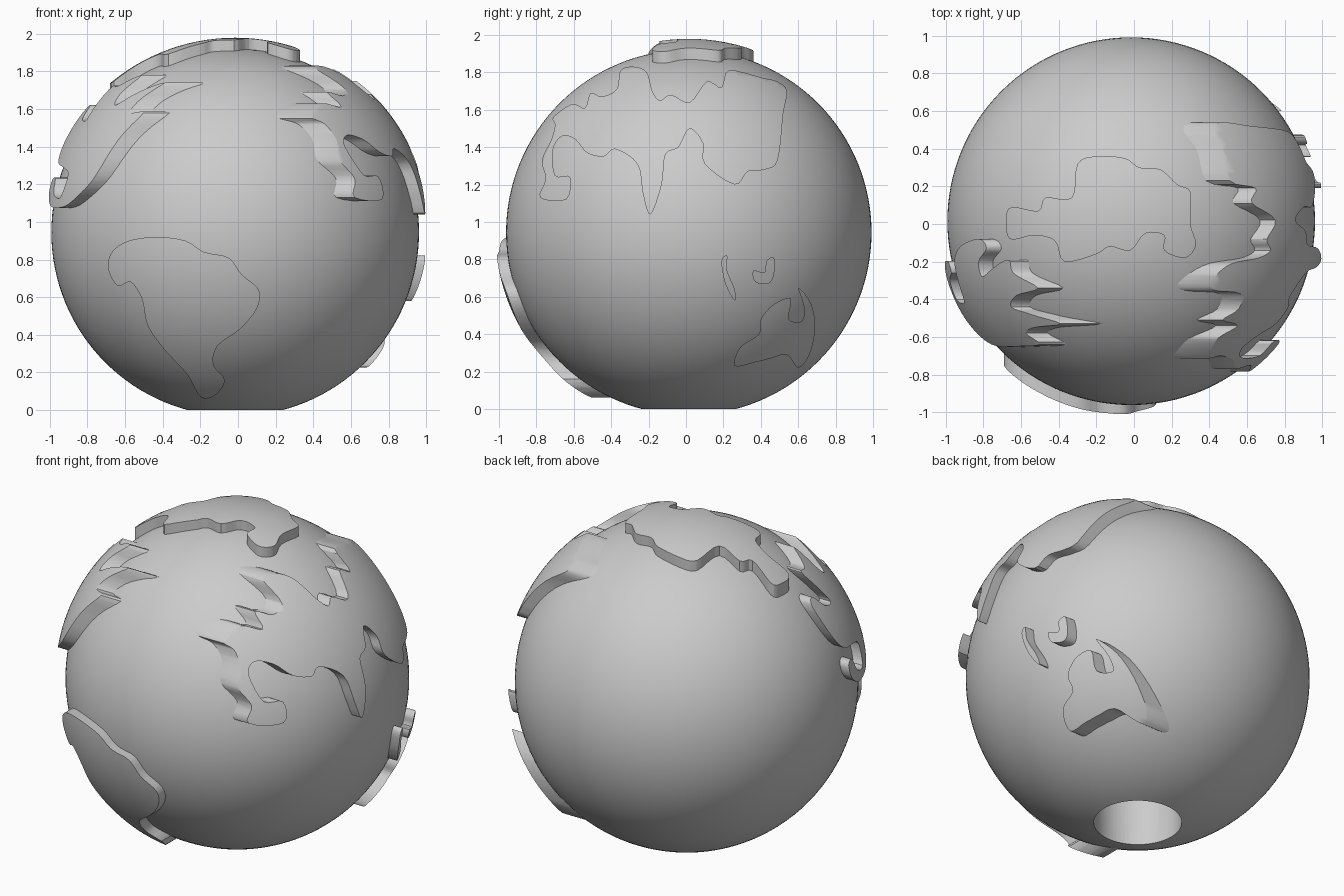
import bpy
import bmesh
from mathutils import Vector

CENTRE = Vector((-0.015, 0.015, 0.944))
SEA_RADIUS, LAND_RADIUS = 0.977, 1.035

default_cube = bpy.data.objects.get("Cube")
if default_cube:
    bpy.data.objects.remove(default_cube, do_unlink=True)

grey = bpy.data.materials.new("plain grey")
grey.use_nodes = True
shade = (0.6, 0.6, 0.6, 1)
grey.diffuse_color = shade
grey.node_tree.nodes["Principled BSDF"].inputs["Base Color"].default_value = shade


def make_ball(name, radius):
    bpy.ops.mesh.primitive_uv_sphere_add(
        segments=128, ring_count=64, radius=radius, location=CENTRE)
    ball = bpy.context.object
    ball.name = name
    ball.data.materials.append(grey)
    return ball


def combine(target, tool, operation):
    bpy.context.view_layer.objects.active = target
    modifier = target.modifiers.new(operation.title(), "BOOLEAN")
    modifier.operation = operation
    modifier.solver = "EXACT"
    modifier.object = tool
    bpy.ops.object.modifier_apply(modifier=modifier.name)


def finish(part):
    bpy.ops.object.select_all(action="DESELECT")
    part.select_set(True)
    bpy.context.view_layer.objects.active = part
    bpy.ops.object.shade_smooth_by_angle(angle=0.6)


def smooth_loop(points, steps=4):
    """Closed Catmull-Rom curve through points given in hundredths."""
    points = [Vector(p) / 100 for p in points]
    count = len(points)
    loop = []
    for i in range(count):
        before, start, end, after = (points[(i + k) % count] for k in (-1, 0, 1, 2))
        for step in range(steps):
            t = step / steps
            loop.append(0.5 * (2 * start + (end - before) * t
                        + (2 * before - 5 * start + 4 * end - after) * t ** 2
                        + (3 * start - before - 3 * end + after) * t ** 3))
    return loop


def place(point, axis, depth):
    position = list(point)
    position.insert("xyz".index(axis), depth)
    return position


def make_land(name, axis, near, far, outline):
    """Push an outline along an axis and trim it to a thin curved shell."""
    bm = bmesh.new()
    cap = bm.faces.new([bm.verts.new(place(p, axis, near)) for p in smooth_loop(outline)])
    extruded = bmesh.ops.extrude_face_region(bm, geom=[cap], use_keep_orig=True)
    moved = [v for v in extruded["geom"] if isinstance(v, bmesh.types.BMVert)]
    bmesh.ops.translate(bm, verts=moved, vec=place((0, 0), axis, far - near))
    bmesh.ops.recalc_face_normals(bm, faces=bm.faces)
    mesh = bpy.data.meshes.new(name)
    bm.to_mesh(mesh)
    bm.free()
    mesh.materials.append(grey)
    land = bpy.data.objects.new(name, mesh)
    bpy.context.collection.objects.link(land)
    combine(land, outer_trim, "INTERSECT")
    combine(land, inner_trim, "DIFFERENCE")
    finish(land)


# Helpers that bound the raised land
outer_trim = make_ball("outer_trim", LAND_RADIUS)
inner_trim = make_ball("inner_trim", SEA_RADIUS - 0.02)

# Ocean ball with a round stand socket underneath
ocean = make_ball("ocean_ball", SEA_RADIUS)
bpy.ops.mesh.primitive_cylinder_add(
    vertices=64, radius=0.25, depth=1, location=(CENTRE.x, CENTRE.y, 0))
socket = bpy.context.object
socket.data.materials.append(grey)
combine(ocean, socket, "DIFFERENCE")
finish(ocean)

# Large landmass on the +x side
make_land("eastern_continent", "x", 0.1, 1.2, [
    (-78, 113), (-75, 123), (-77, 133), (-72, 144), (-70, 152), (-71, 156),
    (-61, 163), (-54, 161), (-51, 169), (-45, 167), (-37, 171), (-35, 181),
    (-28, 183), (-21, 180), (-18, 170), (-14, 165), (-8, 168), (2, 164),
    (11, 175), (19, 172), (23, 181), (41, 177), (49, 175), (54, 170),
    (52, 158), (49, 133), (42, 128), (33, 127), (26, 120), (10, 131),
    (9, 142), (2, 150), (-4, 140), (-11, 136), (-13, 120), (-19, 104),
    (-23, 115), (-26, 131), (-38, 139), (-44, 135), (-53, 137), (-59, 144),
    (-66, 146), (-71, 139), (-70, 125), (-62, 124), (-64, 112)])

# Landmass on the -x side, with inlets and a curled tail
make_land("western_continent", "x", -0.1, -1.2, [
    (-8, 158), (-13, 162), (-20, 155), (-28, 154), (-24, 162), (-19, 172),
    (-26, 172), (-34, 178), (-38, 168), (-44, 162), (-48, 168), (-53, 174),
    (-55, 164), (-58, 158), (-64, 158), (-65, 145), (-65, 130), (-62, 120),
    (-54, 112), (-45, 108), (-30, 108), (-21, 114), (-20, 122), (-26, 123),
    (-30, 115), (-40, 113), (-42, 125), (-33, 129), (-20, 132), (-12, 142)])

# Tapering landmass on the front
make_land("southern_continent", "y", -0.1, -1.2, [
    (-69, 75), (-67, 84), (-58, 90), (-43, 92), (-28, 90), (-18, 84),
    (-5, 81), (2, 72), (11, 64), (10, 54), (1, 43), (-11, 34), (-13, 24),
    (-7, 16), (-12, 8), (-20, 7), (-27, 19), (-39, 32), (-48, 45),
    (-51, 59), (-57, 68), (-64, 66)])

# Cap on the top
make_land("polar_land", "z", 1.2, 2.2, [
    (-68, 3), (-65, 9), (-51, 7), (-47, 14), (-33, 14), (-30, 32), (-20, 36),
    (-5, 35), (3, 30), (14, 29), (23, 21), (30, 17), (30, 0), (33, -11),
    (27, -18), (16, -14), (16, -6), (6, -5), (-2, -14), (-13, -12),
    (-20, -16), (-37, -20), (-42, -9), (-53, -6), (-66, -8)])

# Small islands low on the +x side
make_land("large_island", "x", 0.1, 1.2, [
    (26, 23), (29, 33), (39, 40), (40, 48), (47, 56), (56, 59), (55, 48),
    (62, 47), (63, 55), (60, 65), (67, 56), (69, 43), (66, 29), (60, 22),
    (54, 29), (45, 27), (37, 25)])
make_land("long_island", "x", 0.1, 1.2, [
    (19, 79), (22, 82), (22, 74), (26, 64), (26, 58), (21, 67)])
make_land("hooked_island", "x", 0.1, 1.2, [
    (43, 79), (47, 81), (47, 72), (44, 67), (37, 68), (36, 74), (42, 73)])

for helper in (outer_trim, inner_trim, socket):
    bpy.data.objects.remove(helper, do_unlink=True)
